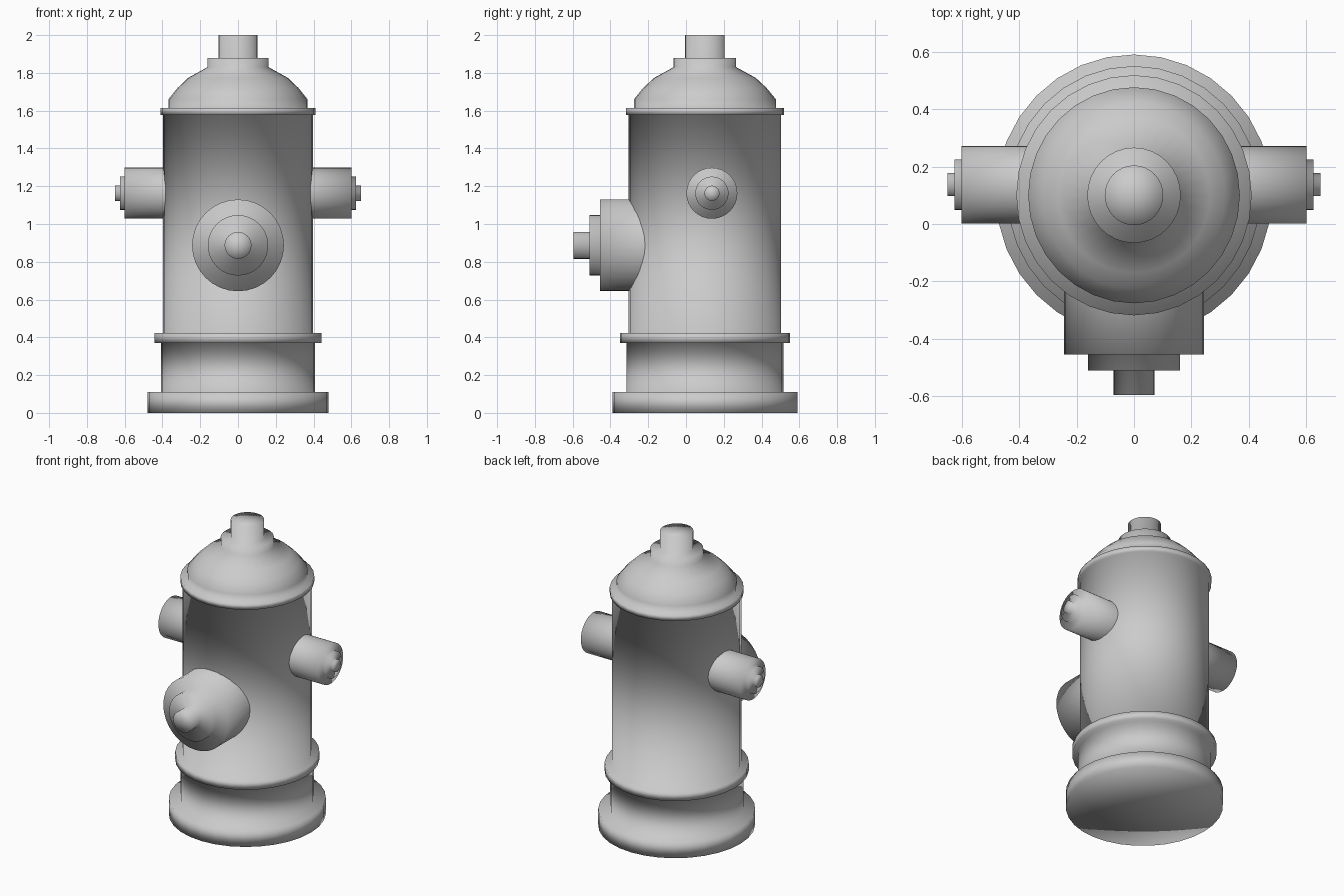
import bpy, bmesh, math
from mathutils import Vector, Matrix

if "Cube" in bpy.data.objects:
    bpy.data.objects.remove(bpy.data.objects["Cube"])

SIDES = 32


def lathe(name, profile, origin, axis, scale_x=1.0):
    """Revolve (radius, height) points around an axis; radius 0 makes a pole."""
    bm = bmesh.new()
    rings = []
    for r, h in profile:
        if r == 0:
            rings.append([bm.verts.new((0, 0, h))])
        else:
            rings.append([bm.verts.new((scale_x * r * math.cos(2 * math.pi * i / SIDES),
                                        r * math.sin(2 * math.pi * i / SIDES), h))
                          for i in range(SIDES)])
    for a, b in zip(rings, rings[1:]):
        for i in range(SIDES):
            j = (i + 1) % SIDES
            if len(a) == 1:
                bm.faces.new((a[0], b[j], b[i]))
            elif len(b) == 1:
                bm.faces.new((a[i], a[j], b[0]))
            else:
                bm.faces.new((a[i], a[j], b[j], b[i]))
    rot = Vector(axis).to_track_quat('Z', 'Y').to_matrix().to_4x4()
    bm.transform(Matrix.Translation(origin) @ rot)
    bmesh.ops.recalc_face_normals(bm, faces=bm.faces)
    mesh = bpy.data.meshes.new(name)
    bm.to_mesh(mesh)
    bm.free()
    mesh.shade_smooth()
    obj = bpy.data.objects.new(name, mesh)
    bpy.context.collection.objects.link(obj)
    return obj


# Barrel with foot, bands, domed bonnet and top nut
barrel = [(0, 0), (0.49, 0), (0.49, 0.11), (0.416, 0.11), (0.416, 0.37),
          (0.45, 0.37), (0.45, 0.423), (0.404, 0.423), (0.404, 1.578),
          (0.418, 1.578), (0.418, 1.615), (0.376, 1.615), (0.376, 1.66),
          (0.325, 1.722), (0.27, 1.773), (0.166, 1.83), (0.166, 1.88),
          (0.104, 1.88), (0.104, 2.0), (0, 2.0)]
lathe("barrel", barrel, (0, 0.1, 0), (0, 0, 1), 0.98)

# Large front outlet: collar, cap and nut
front = [(0.243, 0.1), (0.243, 0.455), (0.16, 0.455), (0.16, 0.51),
         (0.071, 0.51), (0.071, 0.595), (0, 0.595)]
lathe("front_outlet", front, (0, 0, 0.887), (0, -1, 0))

# Pair of small side outlets
side = [(0.135, 0.3), (0.135, 0.6), (0.088, 0.6), (0.088, 0.625),
        (0.04, 0.625), (0.04, 0.65), (0, 0.65)]
for label, sx in (("left", -1), ("right", 1)):
    lathe(label + "_outlet", side, (0, 0.137, 1.163), (sx, 0, 0))
